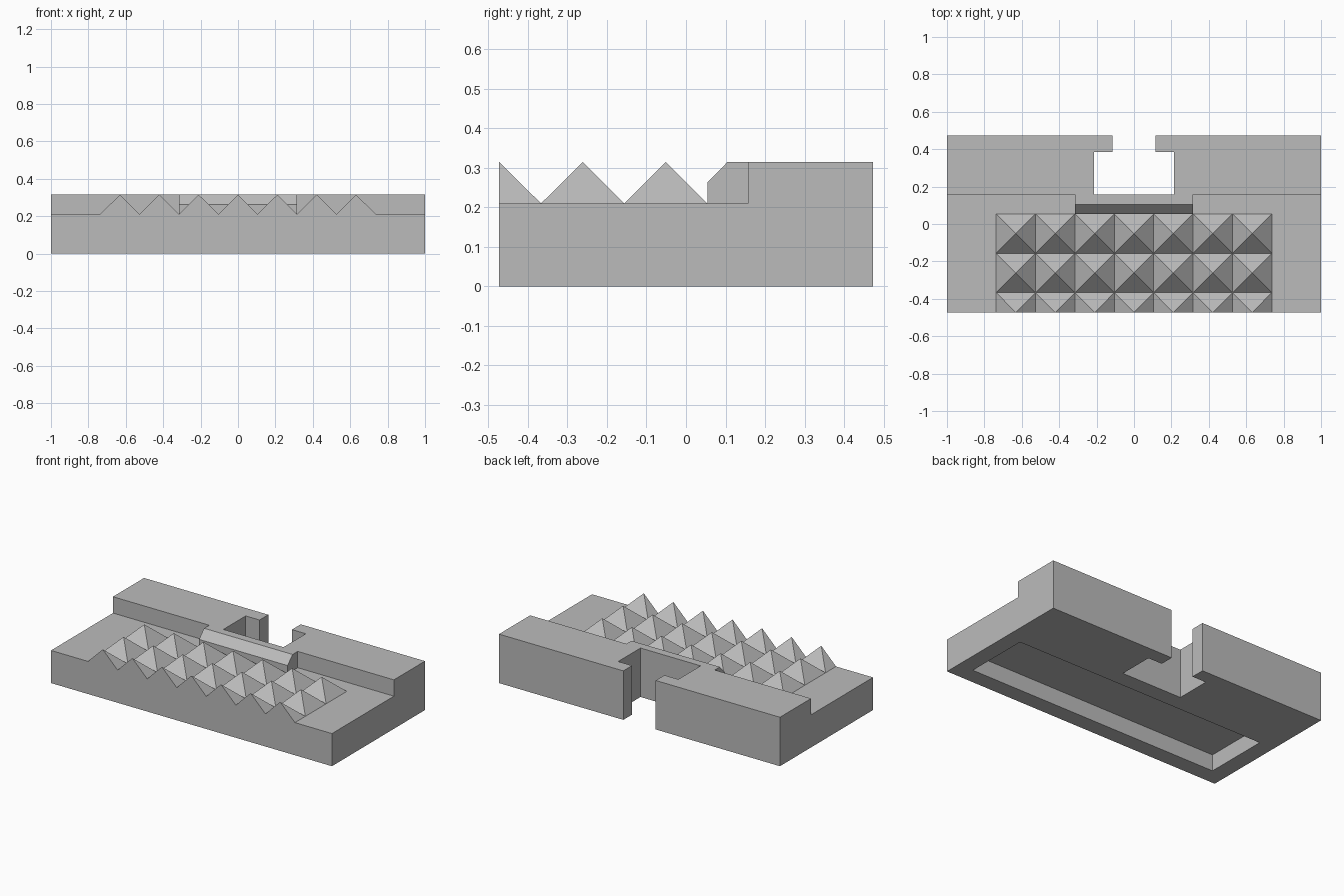
import bpy, bmesh
from mathutils import Vector

cube = bpy.data.objects.get("Cube")
if cube:
    bpy.data.objects.remove(cube, do_unlink=True)

grey = bpy.data.materials.new("plain grey")
grey.use_nodes = True
GREY = (0.5, 0.5, 0.5, 1)
grey.diffuse_color = GREY
grey.node_tree.nodes["Principled BSDF"].inputs["Base Color"].default_value = GREY


def add_object(name, bm):
    bmesh.ops.recalc_face_normals(bm, faces=bm.faces)
    mesh = bpy.data.meshes.new(name)
    bm.to_mesh(mesh)
    bm.free()
    mesh.materials.append(grey)
    obj = bpy.data.objects.new(name, mesh)
    bpy.context.scene.collection.objects.link(obj)
    return obj


def prism(name, points, axis, start, end):
    """Extrude a flat outline along x (outline in y, z) or z (outline in x, y)."""
    bm = bmesh.new()
    place = (lambda a, b: (start, a, b)) if axis == "x" else (lambda a, b: (a, b, start))
    face = bm.faces.new([bm.verts.new(place(a, b)) for a, b in points])
    step = Vector((end - start, 0, 0)) if axis == "x" else Vector((0, 0, end - start))
    grown = bmesh.ops.extrude_face_region(bm, geom=[face])["geom"]
    bmesh.ops.translate(bm, vec=step, verts=[g for g in grown if isinstance(g, bmesh.types.BMVert)])
    return add_object(name, bm)


def combine(target, tool, operation):
    mod = target.modifiers.new(operation, "BOOLEAN")
    mod.operation, mod.solver, mod.object = operation, "EXACT", tool
    bpy.context.view_layer.update()
    result = target.evaluated_get(bpy.context.evaluated_depsgraph_get())
    mesh = bpy.data.meshes.new_from_object(result)
    target.modifiers.clear()
    target.data = mesh
    bpy.data.objects.remove(tool, do_unlink=True)


DEPTH, DECK, TOP, STEP = 0.473, 0.21, 0.315, 0.157
PITCH, FIELD_BACK = 0.2105, 0.054

# Stepped body with a low deck in front and a raised rear wall
body = prism("stepped_body", [(-DEPTH, 0), (DEPTH, 0), (DEPTH, TOP), (STEP, TOP),
                              (STEP, DECK), (-DEPTH, DECK)], "x", -1, 1)

# Chamfered nose projecting from the rear wall
nose = prism("nose", [(FIELD_BACK, 0.16), (0.2, 0.16), (0.2, TOP), (0.105, TOP),
                      (FIELD_BACK, 0.263)], "x", -0.315, 0.315)
combine(body, nose, "UNION")

# T-shaped slot opening through the back
half = [(0.115, 0.6), (0.115, 0.384), (0.214, 0.384), (0.214, STEP)]
slot = prism("slot_cutter", half + [(-x, y) for x, y in reversed(half)], "z", -0.1, 0.5)
combine(body, slot, "DIFFERENCE")

# Shallow rectangular recess in the underside
pocket = [(-0.895, -0.368), (0.895, -0.368), (0.895, 0.052), (-0.895, 0.052)]
combine(body, prism("pocket_cutter", pocket, "z", -0.1, 0.105), "DIFFERENCE")

# Grid of pyramid studs, the front row cut in half by the front edge
bm = bmesh.new()
for col in range(-3, 4):
    for row in range(3):
        x, y = col * PITCH, FIELD_BACK - (row + 0.5) * PITCH
        r = PITCH / 2
        front = y - r if row < 2 else -DEPTH
        apex_y = y if row < 2 else -DEPTH
        base = [bm.verts.new((x + dx, py, DECK)) for dx, py in
                ((-r, front), (r, front), (r, y + r), (-r, y + r))]
        apex = bm.verts.new((x, apex_y, TOP))
        for i in range(4):
            bm.faces.new((base[i], base[(i + 1) % 4], apex))
        bm.faces.new(base[::-1])
add_object("pyramid_studs", bm)
